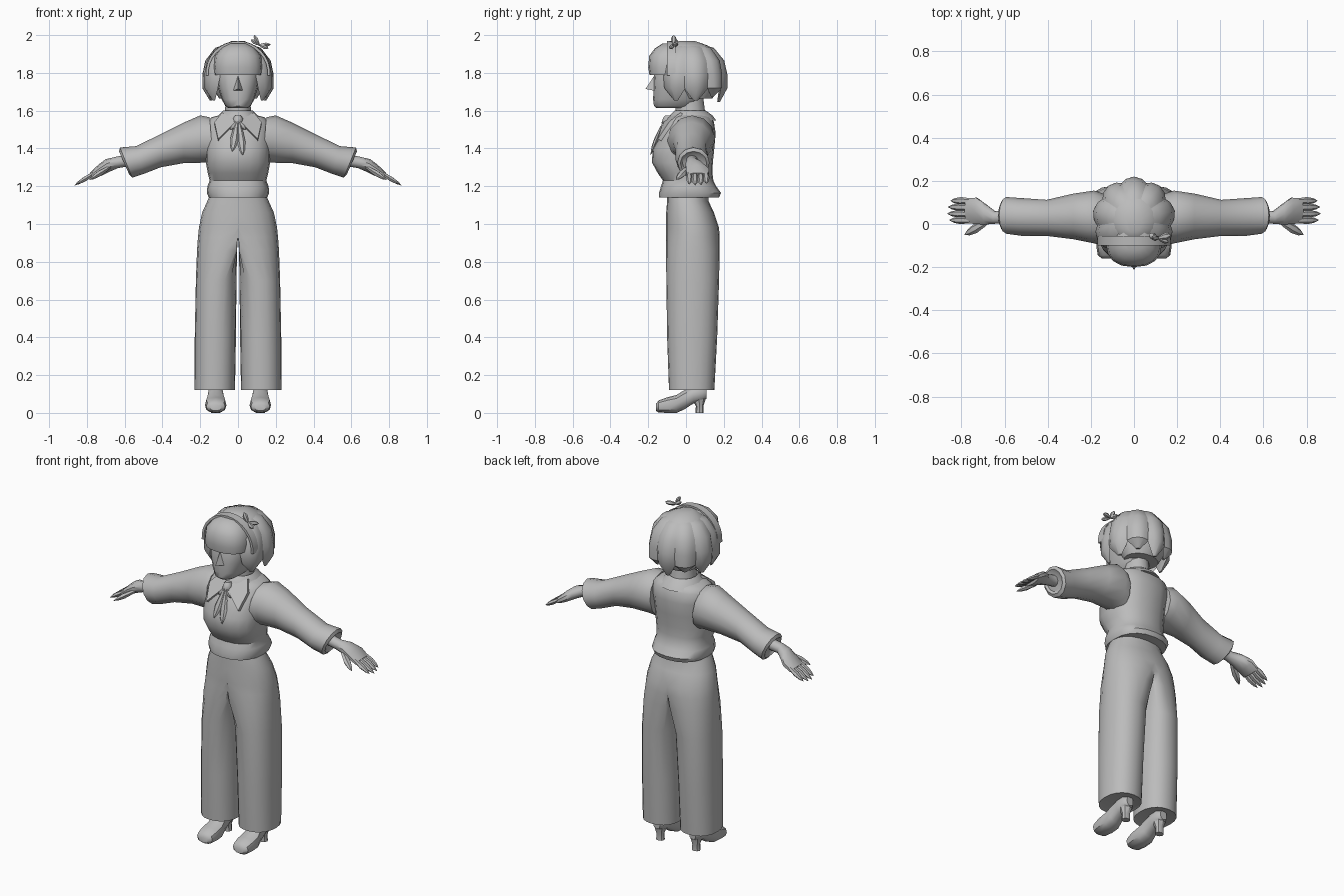
import bpy, bmesh, math
from mathutils import Vector as V

if "Cube" in bpy.data.objects:
    bpy.data.objects.remove(bpy.data.objects["Cube"])

GREY = bpy.data.materials.new("neutral_grey")
GREY.diffuse_color = (0.5, 0.5, 0.5, 1)
GREY.use_nodes = True
GREY.node_tree.nodes["Principled BSDF"].inputs["Base Color"].default_value = GREY.diffuse_color


def finish(name, bm, mirror=False, angle=40):
    bmesh.ops.recalc_face_normals(bm, faces=bm.faces)
    me = bpy.data.meshes.new(name)
    bm.to_mesh(me)
    bm.free()
    me.materials.append(GREY)
    ob = bpy.data.objects.new(name, me)
    bpy.context.collection.objects.link(ob)
    bpy.ops.object.select_all(action='DESELECT')
    ob.select_set(True)
    bpy.context.view_layer.objects.active = ob
    bpy.ops.object.shade_smooth_by_angle(angle=math.radians(angle))
    if mirror:
        ob.modifiers.new("mirror", 'MIRROR')
    return ob


def loft(name, rings, mirror=False, caps=(True, True), angle=40, seam=False):
    """Skin a list of equal closed rings."""
    bm = bmesh.new()
    vs = [[bm.verts.new(p) for p in r] for r in rings]
    n = len(vs[0])
    for a, b in zip(vs, vs[1:]):
        for i in range(n):
            j = (i + 1) % n
            bm.faces.new((a[i], a[j], b[j], b[i]))
    if caps[0]:
        bm.faces.new(vs[0])
    if caps[1]:
        bm.faces.new(vs[-1])
    if seam:  # drop faces lying on the mirror plane
        flat = [f for f in bm.faces if all(v.co.x < 1e-4 for v in f.verts)]
        bmesh.ops.delete(bm, geom=flat, context='FACES')
    return finish(name, bm, mirror, angle)


def ell(z, rx, yf, yb, n=16, cx=0.0, p=1.0, inner=None):
    """Horizontal oval between front yf and back yb; p < 1 squares it off."""
    pts = []
    for i in range(n):
        a = 2 * math.pi * i / n
        c, s = math.cos(a), math.sin(a)
        x = cx + rx * math.copysign(abs(c) ** p, c)
        y = (yf + yb) / 2 + (yb - yf) / 2 * math.copysign(abs(s) ** p, s)
        pts.append(V((x if inner is None else max(inner, x), y, z)))
    return pts


def hoop(top, bot, yf, yb, n=12):
    """Oval ring through a top and bottom (x, z), for parts running sideways."""
    t, b = V((top[0], 0, top[1])), V((bot[0], 0, bot[1]))
    return [(t + b) / 2 + (t - b) / 2 * math.cos(k) + V((0, (yf + yb) / 2 + (yb - yf) / 2 * math.sin(k), 0))
            for k in (2 * math.pi * i / n for i in range(n))]


def leaf(name, a, b, w, th, side, mirror=False):
    """Pointed blade from a to b, widest past the middle."""
    a, b = V(a), V(b)
    d = (b - a).normalized()
    s = V(side)
    s = (s - d * s.dot(d)).normalized()
    nrm = d.cross(s)
    rings = [[a.lerp(b, t) + s * (w * k * math.cos(q)) + nrm * (th * k * math.sin(q))
              for q in (math.pi * i / 3 for i in range(6))]
             for t, k in ((0, .3), (.3, .75), (.6, 1), (.85, .65), (1, .08))]
    return loft(name, rings, mirror)


# Trousers: half of the hips flowing into one leg, mirrored
loft("trousers", [ell(z, rx, yf, yb, 20, cx, 0.9, inn) for z, cx, rx, yf, yb, inn in (
    (1.15, 0, .15, -.10, .12, 0), (1.12, 0, .163, -.10, .12, 0), (1.06, 0, .19, -.105, .148, 0),
    (.98, 0, .207, -.106, .175, 0), (.93, .025, .187, -.106, .178, 0), (.86, .065, .152, -.106, .178, .005),
    (.70, .11, .113, -.104, .175, .008), (.40, .12, .109, -.10, .165, .011),
    (.12, .123, .107, -.09, .15, .015), (.125, .12, .09, -.07, .13, .03))],
    mirror=True, caps=(False, True), seam=True)

# Blouse body
loft("blouse", [ell(z, rx, yf, yb, 20, p=.85) for z, rx, yf, yb in (
    (1.14, .13, -.12, .15), (1.14, .155, -.143, .175), (1.165, .165, -.143, .185), (1.20, .162, -.132, .16),
    (1.23, .15, -.122, .145), (1.27, .16, -.15, .14), (1.325, .17, -.18, .142), (1.40, .172, -.177, .15),
    (1.48, .175, -.13, .157), (1.54, .17, -.095, .148), (1.565, .14, -.075, .13), (1.58, .08, -.06, .11))])

# Sleeves with open cuffs
loft("sleeve", [hoop(*r) for r in (
    ((.15, 1.565), (.13, 1.31), -.10, .14), ((.20, 1.575), (.17, 1.325), -.09, .155),
    ((.28, 1.54), (.29, 1.322), -.07, .14), ((.40, 1.48), (.41, 1.30), -.055, .112),
    ((.54, 1.412), (.50, 1.265), -.055, .12), ((.625, 1.405), (.56, 1.245), -.045, .125),
    ((.63, 1.385), (.575, 1.26), -.03, .11), ((.61, 1.37), (.57, 1.28), -.02, .09))], mirror=True)

# Hands: palm, four fingers and a thumb
loft("palm", [hoop((x, z + t), (x - .02, z - t), y0, y1, 10) for x, z, t, y0, y1 in (
    (.60, 1.335, .03, .0, .065), (.655, 1.325, .029, .0, .06), (.70, 1.31, .033, -.005, .095),
    (.74, 1.285, .028, -.003, .125), (.785, 1.255, .016, .0, .122))], mirror=True)
for i, (y, tip) in enumerate(((.016, .855), (.046, .865), (.077, .862), (.106, .85))):
    leaf(f"finger_{i + 1}", (.73, y, 1.288), (tip, y + .002, 1.205 + (.865 - tip) * .6), .018, .014, (0, 1, 0), True)
leaf("thumb", (.665, .02, 1.31), (.785, -.05, 1.235), .022, .016, (0, 1, 0), True)

# Heeled shoes
loft("shoe", [[V((.118 + w * math.cos(a), y, (lo + hi) / 2 + (hi - lo) / 2 * math.copysign(abs(math.sin(a)) ** .7, math.sin(a))))
               for a in (math.pi * i / 6 for i in range(12))]
              for y, lo, hi, w in ((-.16, .012, .045, .03), (-.145, .002, .066, .05), (-.10, 0, .082, .057),
                                   (-.05, 0, .095, .055), (-.01, .018, .12, .046), (.04, .05, .14, .042),
                                   (.085, .062, .14, .04), (.108, .075, .13, .022))], mirror=True)
loft("shoe_heel", [ell(z, rx, yf, yb, 8, .118) for z, rx, yf, yb in (
    (0, .025, .05, .094), (.035, .023, .052, .092), (.08, .036, .03, .106))], mirror=True)

# Neck, head and nose
loft("neck", [ell(z, r, yf, yb, 12) for z, r, yf, yb in (
    (1.55, .08, -.06, .11), (1.60, .068, -.055, .10), (1.68, .066, -.06, .09))])
loft("head", [ell(z, r, yf, yb, 16, p=.8) for z, r, yf, yb in (
    (1.613, .05, -.155, .02), (1.625, .068, -.17, .05), (1.66, .086, -.174, .08), (1.72, .105, -.172, .11),
    (1.80, .118, -.168, .12), (1.90, .09, -.12, .10))])
bm = bmesh.new()
nose = [bm.verts.new(p) for p in ((0, -.165, 1.79), (-.027, -.165, 1.705), (.027, -.165, 1.705), (0, -.214, 1.715))]
for f in ((0, 1, 3), (0, 3, 2), (1, 2, 3)):
    bm.faces.new([nose[i] for i in f])
finish("nose", bm, angle=20)

# Hair: inner cap, blunt fringe and overlapping locks
loft("hair_cap", [ell(z, r, yf, yb, 16) for z, r, yf, yb in (
    (1.665, .10, -.02, .14), (1.74, .145, -.07, .18), (1.83, .16, -.10, .185), (1.90, .137, -.10, .16),
    (1.945, .09, -.08, .115), (1.968, .035, -.04, .05))])
loft("fringe", [ell(z, r, yf, yb, 16, p=.85) for z, r, yf, yb in (
    (1.79, .126, -.194, .02), (1.83, .13, -.20, .02), (1.89, .122, -.195, .02), (1.93, .092, -.165, .02),
    (1.955, .05, -.125, .0))])


def lock(name, deg, width, drop, mirror):
    a = math.radians(deg)
    d, t = V((math.sin(a), math.cos(a), 0)), V((math.cos(a), -math.sin(a), 0))
    rings = []
    for s, z, w, th in ((.2, 1.958, .3, .012), (.62, 1.932, .75, .024), (.92, 1.865, 1, .028),
                        (1.02, 1.79, 1, .028), (1.04, 1.72, .85, .025), (.9, 1.645 + drop, .16, .008)):
        c = V((d.x * .162 * s, .02 + d.y * .168 * s, z))
        hw = width * w
        rings.append([c + t * hw * u + d * (k * th - (hw * u) ** 2 / .34)
                      for u, k in ((-1, 0), (-.55, .75), (0, 1), (.55, .75), (1, 0), (0, -.8))])
    loft(name, rings, mirror)


lock("back_lock", 0, .07, .0, False)
for nm, deg, w, drop in (("rear_lock", 38, .07, .03), ("mid_lock", 78, .078, .01), ("front_lock", 119, .075, .01)):
    lock(nm, deg, w, drop, True)

# Headband arching over the head, with a small bow
band = []
for i in range(17):
    a = math.radians(-5 + 190 * i / 16)
    o = V((math.cos(a), 0, math.sin(a)))
    band.append([V((0, y, 1.80)) + V((o.x * .17 * k, 0, o.z * .168 * k))
                 for y, k in ((-.10, .92), (-.10, 1), (-.055, 1.01), (-.055, .92))])
loft("headband", band)
for nm, tip, w in (("bow_left", (.07, -.05, 1.975), .016), ("bow_right", (.172, -.05, 1.95), .016),
                   ("bow_top", (.085, -.065, 2.0), .015), ("bow_tail", (.16, -.085, 1.93), .013)):
    leaf(nm, (.112, -.065, 1.948), tip, w, .012, (0, 1, 0))

# Collar: sloped band round the neck and two pointed flaps
loft("collar", [ell(z, r, yf, yb, 16) for z, r, yf, yb in (
    (1.57, .07, -.05, .10), (1.60, .078, -.06, .105), (1.575, .105, -.085, .14), (1.548, .125, -.095, .16))])
bm = bmesh.new()
flap = ((.085, -.03, 1.59), (.012, -.095, 1.565), (.025, -.125, 1.53), (.105, -.15, 1.45), (.125, -.09, 1.54))
front = [bm.verts.new(p) for p in flap]
rear = [bm.verts.new((x, y + .02, z - .01)) for x, y, z in flap]
bm.faces.new(front)
bm.faces.new(rear[::-1])
for i in range(5):
    j = (i + 1) % 5
    bm.faces.new((front[i], rear[i], rear[j], front[j]))
finish("collar_flap", bm, True)

# Neck scarf: knot, short loops and two tails
loft("scarf_knot", [ell(z, r, -.11 - d, -.07, 8) for z, r, d in (
    (1.515, .014, .012), (1.535, .026, .02), (1.56, .026, .012), (1.575, .015, 0))])
leaf("scarf_loop", (.01, -.12, 1.54), (.04, -.125, 1.50), .014, .01, (1, 0, 1), True)
leaf("scarf_tail_left", (-.006, -.122, 1.535), (-.03, -.185, 1.385), .022, .012, (1, 0, 0))
leaf("scarf_tail_right", (.006, -.122, 1.535), (.025, -.188, 1.365), .022, .012, (1, 0, 0))
